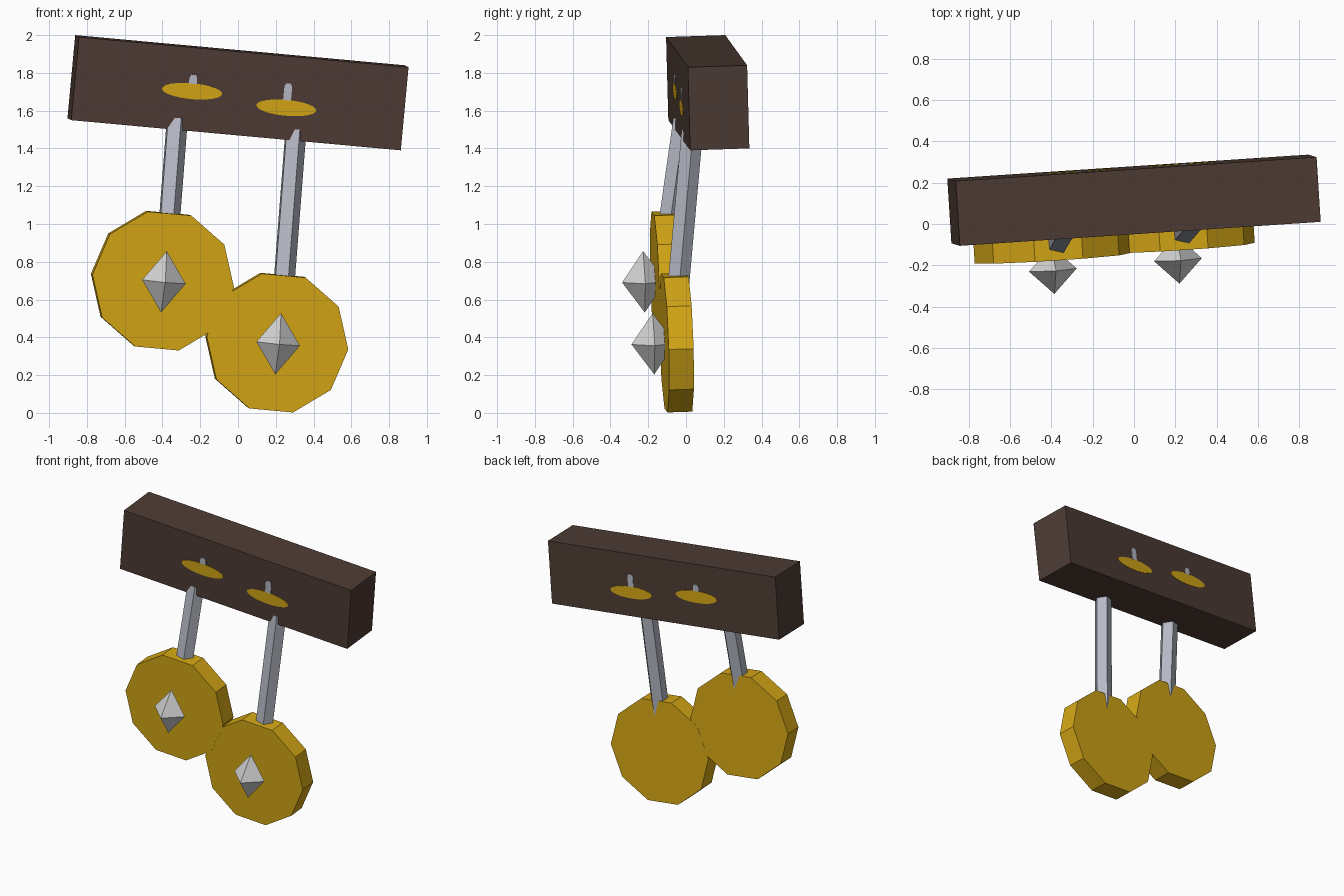
import bpy, math
from mathutils import Matrix, Vector

if "Cube" in bpy.data.objects:
    bpy.data.objects.remove(bpy.data.objects["Cube"])


def material(name, rgb):
    m = bpy.data.materials.new(name)
    m.diffuse_color = (*rgb, 1)
    m.use_nodes = True
    m.node_tree.nodes["Principled BSDF"].inputs["Base Color"].default_value = m.diffuse_color
    return m


BROWN = material("dark_brown", (0.076, 0.045, 0.035))
GOLD = material("gold", (0.66, 0.385, 0.008))
STEEL = material("blue_grey", (0.47, 0.49, 0.56))
SILVER = material("light_grey", (0.66, 0.66, 0.66))

# The whole model shares one slightly tilted frame
ex = Vector((0.994, 0.066, -0.091)).normalized()
ez = Vector((0.091, -0.027, 0.995))
ey = ez.cross(ex).normalized()
ez = ex.cross(ey)
TILT = Matrix((ex, ey, ez)).transposed().to_4x4()


def frame(x, y, z):
    return Matrix.Translation((x, y, z)) @ TILT


def make(name, verts, faces, mat, matrix=Matrix()):
    me = bpy.data.meshes.new(name)
    me.from_pydata([matrix @ Vector(v) for v in verts], [], faces)
    me.materials.append(mat)
    ob = bpy.data.objects.new(name, me)
    bpy.context.collection.objects.link(ob)
    return ob


def loft(name, lower, upper, mat, matrix=Matrix()):
    """Closed prism between two matching counter-clockwise rings."""
    n = len(lower)
    faces = [tuple(reversed(range(n))), tuple(range(n, 2 * n))]
    faces += [(i, (i + 1) % n, n + (i + 1) % n, n + i) for i in range(n)]
    return make(name, lower + upper, faces, mat, matrix)


def slab(name, outline, y0, y1, mat, matrix):
    """Prism of an x-z outline, from back y1 to front y0."""
    return loft(name, [(x, y1, z) for x, z in outline],
                [(x, y0, z) for x, z in outline], mat, matrix)


def oval(n, rx, rz, cx=0, cz=0):
    return [(cx + rx * math.cos(2 * math.pi * i / n),
             cz + rz * math.sin(2 * math.pi * i / n)) for i in range(n)]


# Beam
BEAM = frame(0, 0.115, 1.695)
W, D, H = 0.878, 0.157, 0.221
slab("beam", [(-W, -H), (W, -H), (W, H), (-W, H)], -D, D, BROWN, BEAM)

# Painted ovals and small ticks on both long faces of the beam
for side, y in (("front", -D - 0.001), ("back", D + 0.001)):
    for label, cx, cz in (("left", -0.254, -0.01), ("right", 0.252, -0.052)):
        slab(f"{side}_{label}_oval", oval(32, 0.16, 0.042, cx, cz),
             y - 0.002, y + 0.002, GOLD, BEAM)
        w, low = 0.021, (0.03 if label == "left" else -0.012)
        slab(f"{side}_{label}_tick",
             [(cx - w, low), (cx + w, low), (cx + w, 0.06),
              (cx + w * 0.6, 0.077), (cx - w * 0.6, 0.077), (cx - w, 0.06)],
             y - 0.003, y + 0.003, STEEL, BEAM)


def pentagon(x, y, z, r=0.06):
    angles = [math.radians(-138 + 72 * i) for i in range(5)]
    return [(x + r * math.cos(a), y + r * math.sin(a), z) for a in angles]


# Pendulums: five-sided rod, ten-sided disc, pointed stud
pendulums = (
    ("left", (-0.372, -0.099, 0.95), (-0.325, -0.012, 1.56), (-0.40, -0.10, 0.70)),
    ("right", (0.235, -0.047, 0.62), (0.303, 0.032, 1.50), (0.205, -0.05, 0.372)),
)
for label, low, top, centre in pendulums:
    loft(f"{label}_rod", pentagon(*low), pentagon(*top), STEEL)
    F = frame(*centre)
    slab(f"{label}_disc", oval(10, 0.377, 0.377), -0.066, 0.066, GOLD, F)
    a, h = 0.116, 0.163
    ring = [(a, 0, 0), (0, a, 0), (-a, 0, 0), (0, -a, 0)]
    faces = [(i, (i + 1) % 4, 4) for i in range(4)]
    faces += [((i + 1) % 4, i, 5) for i in range(4)]
    make(f"{label}_stud", ring + [(0, 0, h), (0, 0, -h)], faces, SILVER,
         F @ Matrix.Translation((0, -0.123, -0.002)))
